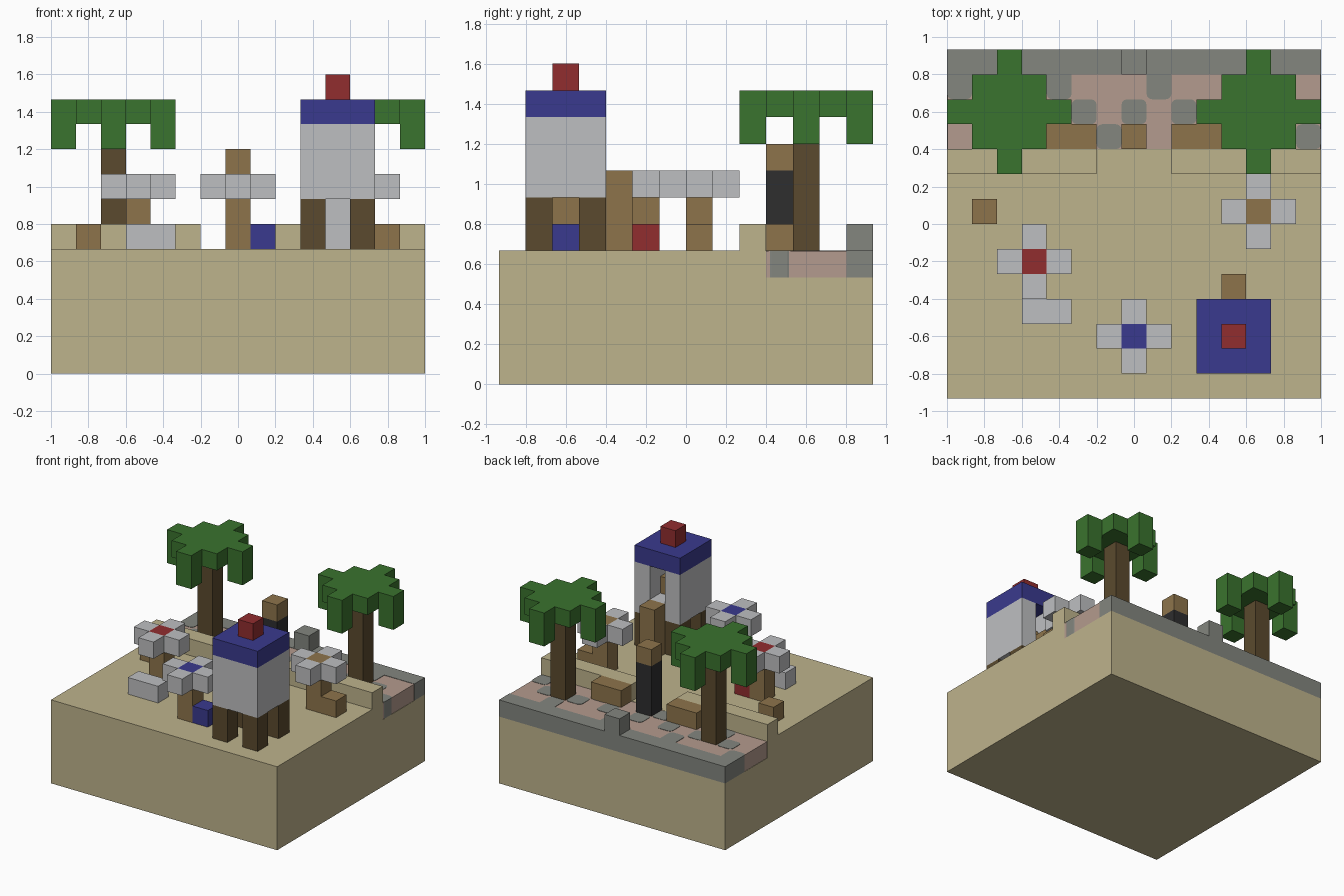
import bpy, bmesh
from mathutils import Vector

cube = bpy.data.objects.get("Cube")
if cube:
    bpy.data.objects.remove(cube, do_unlink=True)

U = 2 / 15                                # edge of one building block
ORIGIN = Vector((-1, -7 * U, 0))


def material(name, *rgb):
    lin = [((c / 255 + 0.055) / 1.055) ** 2.4 for c in rgb] + [1]
    m = bpy.data.materials.new(name)
    m.use_nodes = True
    m.diffuse_color = lin
    m.node_tree.nodes["Principled BSDF"].inputs["Base Color"].default_value = lin
    return m


SAND = material("sand", 190, 179, 140)
STONE = material("stone_grey", 131, 134, 127)
PINK = material("paving_pink", 180, 155, 142)
GREEN = material("palm_green", 58, 115, 46)
RED = material("red", 145, 45, 47)
BLUE = material("blue", 58, 58, 142)
WHITE = material("pale_grey", 190, 191, 193)
BROWN = material("light_brown", 141, 116, 75)
BARK = material("dark_brown", 91, 74, 46)
BLACK = material("black", 46, 46, 47)


def finish(name, mat, bm):
    bmesh.ops.recalc_face_normals(bm, faces=bm.faces)
    mesh = bpy.data.meshes.new(name)
    bm.to_mesh(mesh)
    bm.free()
    mesh.materials.append(mat)
    bpy.context.collection.objects.link(bpy.data.objects.new(name, mesh))


def blocks(name, mat, *boxes):
    """Union of block ranges (x, y, z, width, depth, height), outer skin only."""
    cells = {(x + i, y + j, z + k) for x, y, z, w, d, h in boxes
             for i in range(w) for j in range(d) for k in range(h)}
    bm = bmesh.new()
    for cell in cells:
        for axis in range(3):
            for side in (0, 1):
                near = list(cell)
                near[axis] += side * 2 - 1
                if tuple(near) in cells:
                    continue
                ring = []
                for a, b in ((0, 0), (1, 0), (1, 1), (0, 1)):
                    p = Vector(cell)
                    p[axis] += side
                    p[(axis + 1) % 3] += a
                    p[(axis + 2) % 3] += b
                    ring.append(bm.verts.new(ORIGIN + p * U))
                bm.faces.new(ring if side else ring[::-1])
    bmesh.ops.remove_doubles(bm, verts=bm.verts, dist=0.001)
    bmesh.ops.dissolve_limit(bm, angle_limit=0.01, verts=bm.verts, edges=bm.edges)
    finish(name, mat, bm)


def slab(name, mat, low, high, rounding=0):
    """Box between two block-space corners, optionally with round upright edges."""
    bm = bmesh.new()
    bmesh.ops.create_cube(bm, size=1)
    low, high = Vector(low), Vector(high)
    for v in bm.verts:
        v.co = ORIGIN + U * Vector([l + (c + 0.5) * (h - l)
                                    for c, l, h in zip(v.co, low, high)])
    if rounding:
        upright = [e for e in bm.edges
                   if abs(e.verts[0].co.z - e.verts[1].co.z) > 0.01]
        bmesh.ops.bevel(bm, geom=upright, offset=rounding, segments=3,
                        profile=0.5, affect='EDGES')
    finish(name, mat, bm)


# Beach with low walls along the promenade
blocks("beach", SAND, (0, 0, 0, 15, 14, 4), (0, 0, 4, 15, 10, 1),
       (0, 9, 5, 6, 1, 1), (9, 9, 5, 6, 1, 1))

# Promenade: pink paving with a grey wave, kerb and kerb post
slab("paving", PINK, (0.02, 10, 4), (14.98, 13, 4.98))
blocks("kerb", STONE, (0, 13, 4, 15, 1, 1), (7, 13, 5, 1, 1, 1))
for i in range(15):
    j = (12, 11, 10, 11)[i % 4]
    slab("paving_wave", STONE, (i, j, 4),
         (i + 1, j + (1.5 if j == 12 else 1), 5), rounding=0.03)

# Palm trees
for x in (2, 12):
    blocks("palm_trunk", BARK, (x, 11, 5, 1, 1, 5))
    blocks("palm_leaves", GREEN,
           (x - 1, 10, 10, 3, 3, 1), (x - 2, 11, 10, 5, 1, 1), (x, 9, 10, 1, 5, 1),
           (x - 2, 11, 9, 1, 1, 1), (x + 2, 11, 9, 1, 1, 1),
           (x, 9, 9, 1, 1, 1), (x, 13, 9, 1, 1, 1))

# Benches and the standing figure on the promenade
for x in (4, 9):
    blocks("bench", BROWN, (x, 10, 5, 2, 1, 1))
blocks("figure_body", BLACK, (7, 10, 5, 1, 1, 3))
blocks("figure_head", BROWN, (7, 10, 8, 1, 1, 1))

# Parasols, each with a seat beside its pole
for x, y, accent in ((3, 5, RED), (7, 2, BLUE), (12, 7, BROWN)):
    blocks("parasol_pole", BROWN, (x, y, 5, 1, 1, 2))
    blocks("parasol_centre", accent, (x, y, 7, 1, 1, 1))
    for dx, dy in ((1, 0), (-1, 0), (0, 1), (0, -1)):
        blocks("parasol_arm", WHITE, (x + dx, y + dy, 7, 1, 1, 1))
    blocks("parasol_seat", accent, (x + 1, y, 5, 1, 1, 1))
blocks("lounger", WHITE, (3, 3, 5, 2, 1, 1))
blocks("crate", BROWN, (1, 7, 5, 1, 1, 1))

# Lookout tower: legs, cabin open at the back, stair, roof and beacon
for x in (10, 12):
    for y in (1, 3):
        blocks("tower_leg", BARK, (x, y, 5, 1, 1, 2))
blocks("tower_cabin", WHITE, (10, 1, 7, 3, 3, 1), (10, 1, 8, 3, 1, 2),
       (10, 2, 8, 1, 2, 2), (12, 2, 8, 1, 2, 2), (11, 3, 5, 1, 1, 2))
blocks("tower_guard", BROWN, (11, 2, 8, 1, 1, 1))
blocks("tower_stair", BROWN, (11, 4, 5, 1, 1, 3))
blocks("tower_roof", BLUE, (10, 1, 10, 3, 3, 1))
blocks("tower_beacon", RED, (11, 2, 11, 1, 1, 1))
